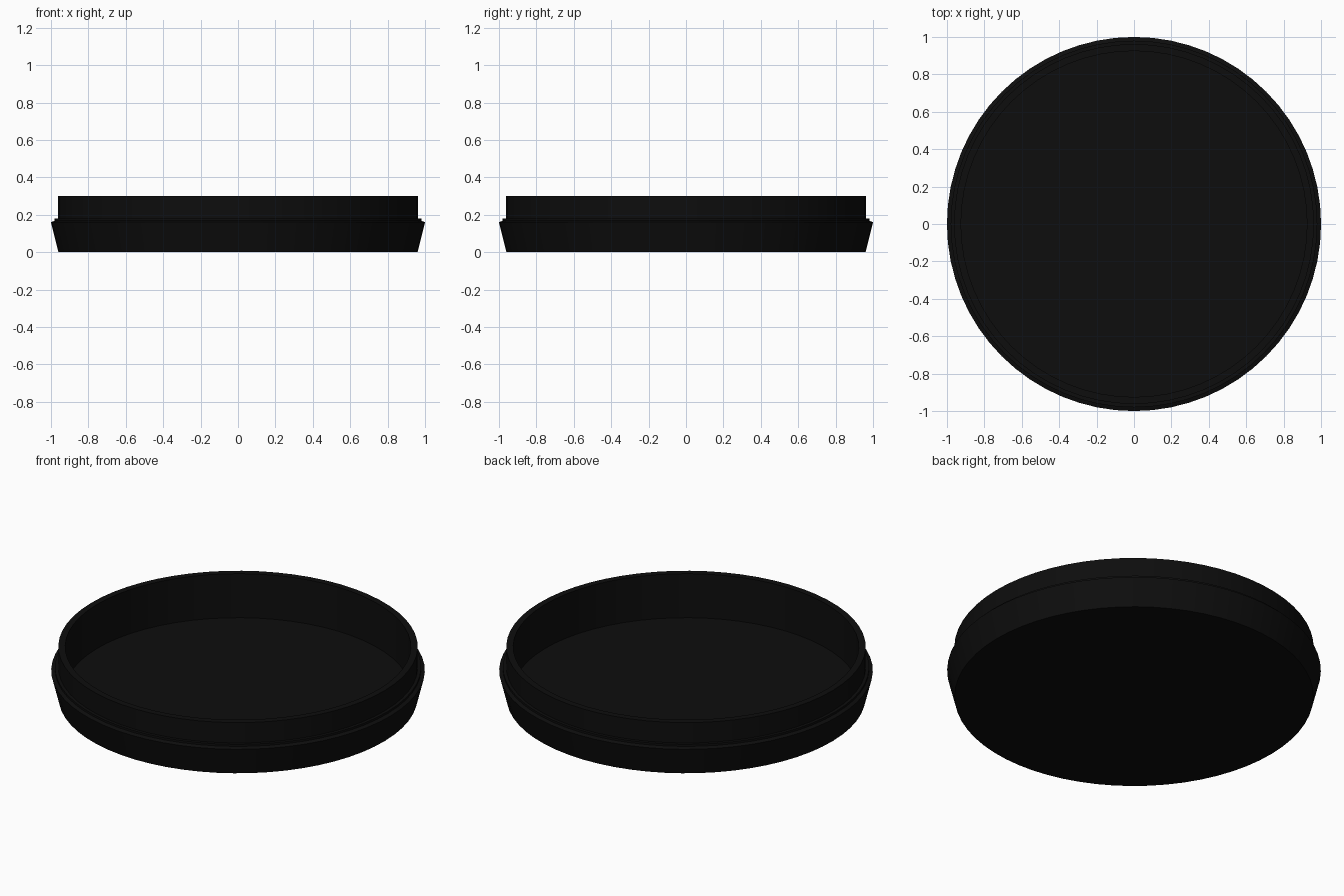
import bpy, bmesh, math

if "Cube" in bpy.data.objects:
    bpy.data.objects.remove(bpy.data.objects["Cube"])

SIDES = 64

# Closed-off cross-section (radius, height): underside, flared wall, stepped ledge, neck, inside, floor
PROFILE = [(0, 0), (0.96, 0), (1.0, 0.16), (0.98, 0.168), (0.98, 0.18),
           (0.962, 0.18), (0.962, 0.30), (0.925, 0.30), (0.925, 0.04), (0, 0.04)]


def lathe(name, profile, sides):
    bm = bmesh.new()
    verts = [bm.verts.new((r, 0, z)) for r, z in profile]
    edges = [bm.edges.new(pair) for pair in zip(verts, verts[1:])]
    bmesh.ops.spin(bm, geom=verts + edges, cent=(0, 0, 0), axis=(0, 0, 1),
                   angle=math.tau, steps=sides, use_duplicate=False)
    bmesh.ops.remove_doubles(bm, verts=bm.verts, dist=1e-4)
    bmesh.ops.recalc_face_normals(bm, faces=bm.faces)
    mesh = bpy.data.meshes.new(name)
    bm.to_mesh(mesh)
    bm.free()
    obj = bpy.data.objects.new(name, mesh)
    bpy.context.collection.objects.link(obj)
    return obj


# Shallow round tray with a stepped rim
tray = lathe("round_tray", PROFILE, SIDES)

# Black plastic
black = bpy.data.materials.new("black_plastic")
black.diffuse_color = (0.004, 0.004, 0.004, 1)
black.use_nodes = True
black.node_tree.nodes["Principled BSDF"].inputs["Base Color"].default_value = black.diffuse_color
tray.data.materials.append(black)

bpy.context.view_layer.objects.active = tray
tray.select_set(True)
bpy.ops.object.shade_smooth_by_angle(angle=math.radians(25))
